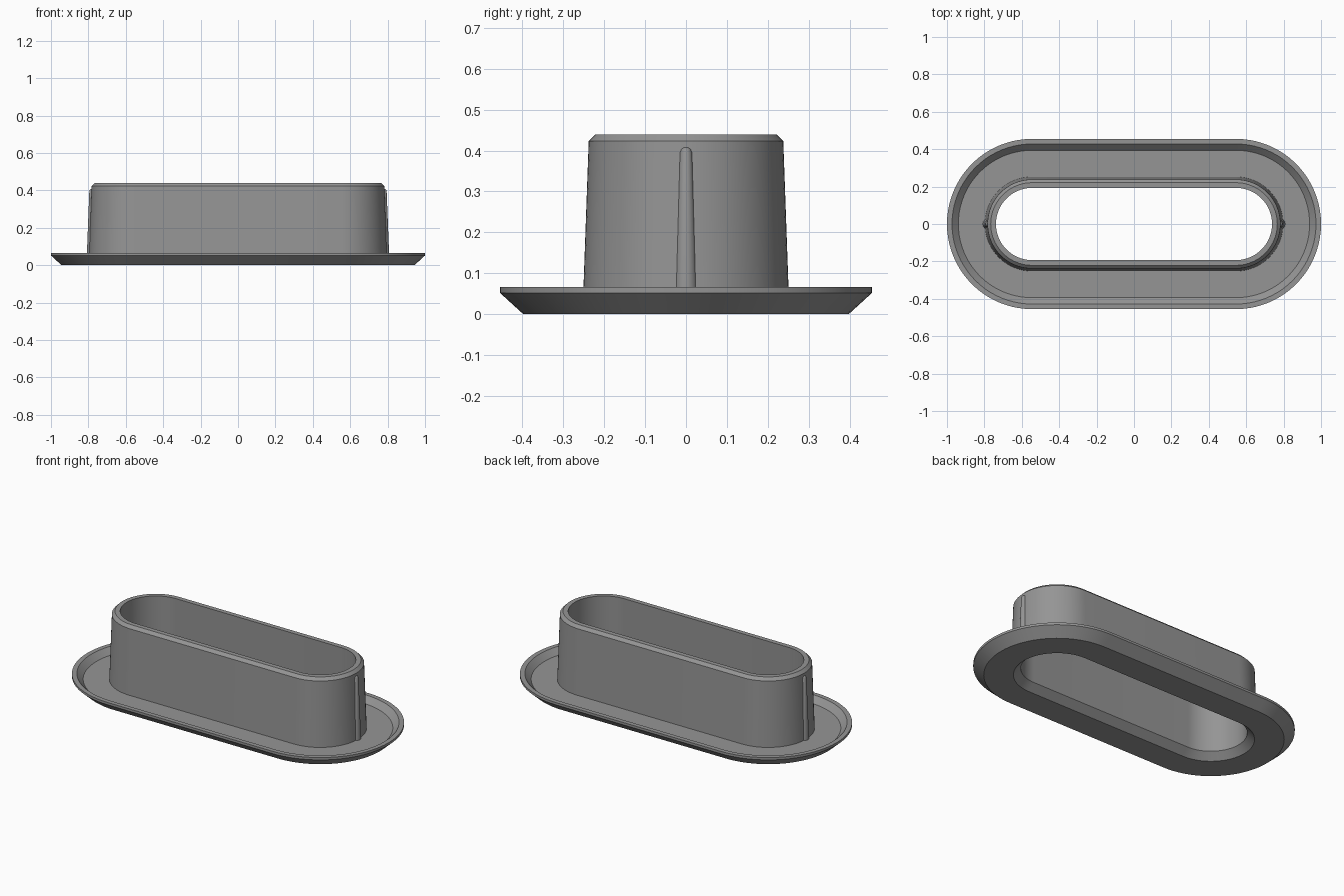
import bpy, bmesh, math

cube = bpy.data.objects.get("Cube")
if cube:
    bpy.data.objects.remove(cube, do_unlink=True)

HALF = 0.545   # distance from the middle to each arc centre
ARC = 40       # segments per half circle

grey = bpy.data.materials.new("plain grey")
grey.use_nodes = True
colour = (0.3, 0.3, 0.3, 1)
grey.diffuse_color = colour
grey.node_tree.nodes["Principled BSDF"].inputs["Base Color"].default_value = colour


def finish(name, bm):
    bmesh.ops.recalc_face_normals(bm, faces=bm.faces)
    mesh = bpy.data.meshes.new(name)
    bm.to_mesh(mesh)
    bm.free()
    mesh.materials.append(grey)
    obj = bpy.data.objects.new(name, mesh)
    bpy.context.collection.objects.link(obj)
    bpy.ops.object.select_all(action="DESELECT")
    obj.select_set(True)
    bpy.context.view_layer.objects.active = obj
    bpy.ops.object.shade_smooth_by_angle(angle=math.radians(20))
    return obj


def loft(bm, rings, closed):
    pairs = list(zip(rings, rings[1:]))
    if closed:
        pairs.append((rings[-1], rings[0]))
    for a, b in pairs:
        n = len(a)
        for i in range(n):
            j = (i + 1) % n
            bm.faces.new((a[i], a[j], b[j], b[i]))


def slot_ring(bm, r, z):
    ring = []
    for side in (1, -1):
        for k in range(ARC + 1):
            t = math.pi * (k / ARC - 0.5)
            ring.append(bm.verts.new((side * (HALF + r * math.cos(t)),
                                      side * r * math.sin(t), z)))
    return ring


# Flange and collar: one closed cross-section swept round the slot
section = [
    (0.237, 0), (0.398, 0), (0.455, 0.052), (0.455, 0.066),   # underside and rim
    (0.428, 0.066), (0.394, 0.032), (0.252, 0.032),           # dished top
    (0.238, 0.423), (0.221, 0.44), (0.193, 0.44),             # tapered collar
    (0.197, 0.04),                                            # bore and its chamfer
]
bm = bmesh.new()
loft(bm, [slot_ring(bm, r, z) for r, z in section], True)
finish("flanged_slot_collar", bm)

# Tapered round ribs at both ends of the collar
rib = [(0.029, 0.032), (0.015, 0.395), (0.012, 0.403), (0.006, 0.408)]
for side, name in ((1, "left_rib"), (-1, "right_rib")):
    bm = bmesh.new()
    rings = []
    for r, z in rib:
        rings.append([bm.verts.new((side * 0.78 + r * math.cos(a), r * math.sin(a), z))
                      for a in (math.tau * i / 24 for i in range(24))])
    loft(bm, rings, False)
    bm.faces.new(rings[0])
    bm.faces.new(rings[-1])
    finish(name, bm)
